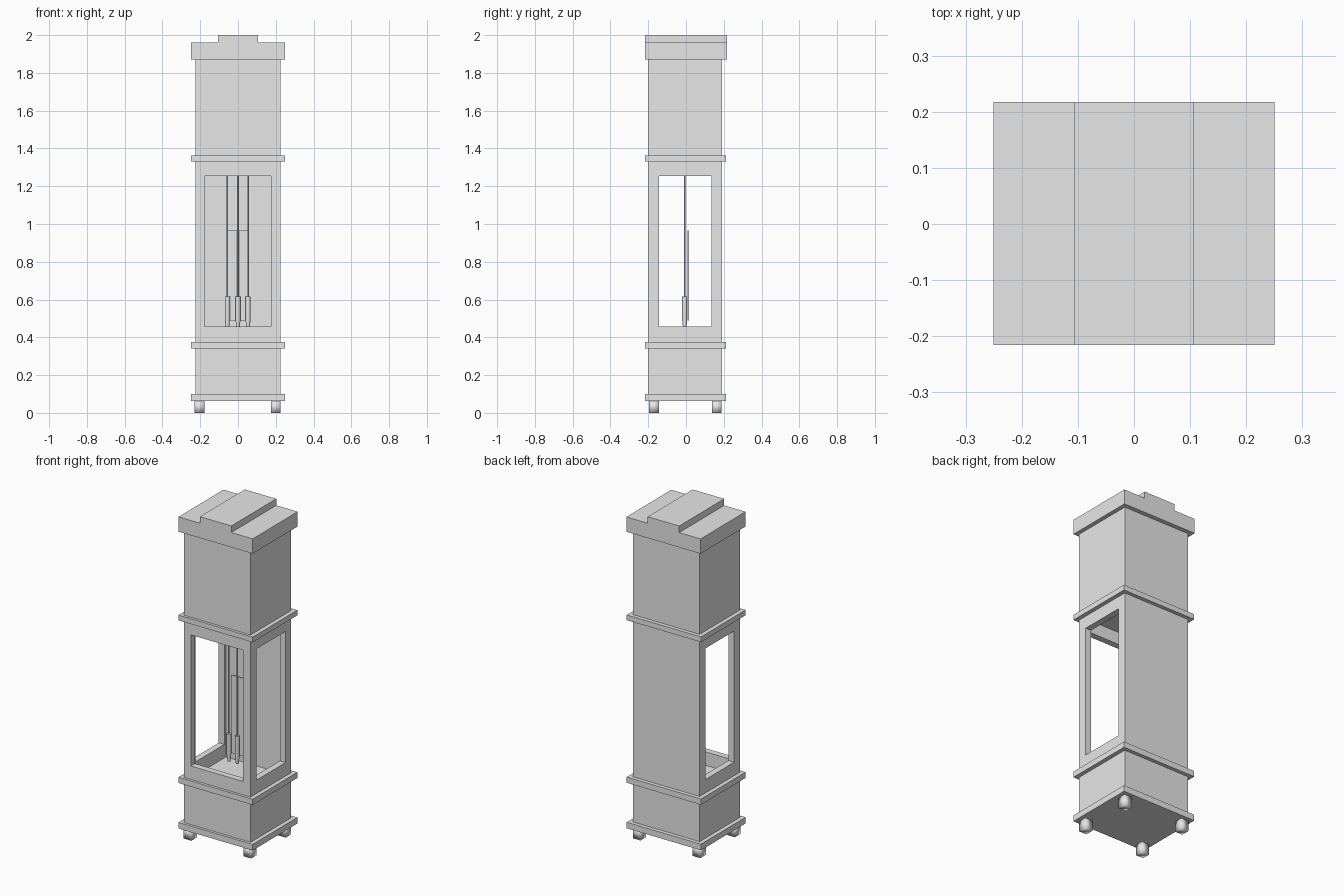
import bpy
import bmesh
from mathutils import Matrix, Vector

cube = bpy.data.objects.get("Cube")
if cube:
    bpy.data.objects.remove(cube, do_unlink=True)

grey = bpy.data.materials.new("plain grey")
grey.use_nodes = True
grey.diffuse_color = (0.8, 0.8, 0.8, 1)
grey.node_tree.nodes["Principled BSDF"].inputs["Base Color"].default_value = (0.8, 0.8, 0.8, 1)


def finish(name, bm, smooth=False):
    mesh = bpy.data.meshes.new(name)
    for face in bm.faces:
        face.smooth = smooth
    bm.to_mesh(mesh)
    bm.free()
    mesh.materials.append(grey)
    obj = bpy.data.objects.new(name, mesh)
    bpy.context.scene.collection.objects.link(obj)
    return obj


def box(name, x, y, z, smooth=False):
    """Box from (low, high) ranges on each axis."""
    bm = bmesh.new()
    size = Vector([b - a for a, b in (x, y, z)])
    mid = Vector([(a + b) / 2 for a, b in (x, y, z)])
    bmesh.ops.create_cube(bm, size=1, matrix=Matrix.LocRotScale(mid, None, size))
    return finish(name, bm, smooth)


def turned(name, x, y, profile, sides=16):
    """Upright round part from (radius, z) pairs, closed at both ends."""
    bm = bmesh.new()
    verts = [bm.verts.new((x + r, y, z)) for r, z in profile]
    edges = [bm.edges.new(pair) for pair in zip(verts, verts[1:])]
    bmesh.ops.spin(bm, geom=verts + edges, cent=(x, y, 0), axis=(0, 0, 1),
                   angle=6.283185307, steps=sides, use_duplicate=False)
    bmesh.ops.remove_doubles(bm, verts=bm.verts, dist=0.0001)
    bmesh.ops.holes_fill(bm, edges=bm.edges, sides=sides)
    bmesh.ops.recalc_face_normals(bm, faces=bm.faces)
    obj = finish(name, bm)
    bpy.ops.object.select_all(action='DESELECT')
    obj.select_set(True)
    bpy.context.view_layer.objects.active = obj
    bpy.ops.object.shade_smooth_by_angle(angle=0.7)
    return obj


# Case: plinth, glazed trunk and hood
BODY_X, BODY_Y = (-0.225, 0.225), (-0.2, 0.19)
TRIM_X, TRIM_Y = (-0.25, 0.25), (-0.216, 0.213)
box("base_cabinet", BODY_X, BODY_Y, (0.1, 0.34))
trunk = box("trunk", BODY_X, BODY_Y, (0.375, 1.33))
box("hood", BODY_X, BODY_Y, (1.36, 1.87))

# Hollow the trunk and open the front and both sides
WINDOW_Z = (0.457, 1.255)
cutters = [
    box("cavity_cutter", (-0.187, 0.187), (-0.162, 0.152), (0.3, 1.4)),
    box("front_window_cutter", (-0.178, 0.175), (-0.3, 0), WINDOW_Z),
    box("side_window_cutter", (-0.3, 0.3), (-0.142, 0.136), WINDOW_Z),
]
bpy.context.view_layer.objects.active = trunk
for cutter in cutters:
    cutter.hide_render = True
    mod = trunk.modifiers.new("opening", 'BOOLEAN')
    mod.operation = 'DIFFERENCE'
    mod.solver = 'EXACT'
    mod.object = cutter
    bpy.ops.object.modifier_apply(modifier=mod.name)
    bpy.data.objects.remove(cutter, do_unlink=True)

# Moulding bands
for name, z in (("bottom_moulding", (0.063, 0.1)),
                ("lower_moulding", (0.34, 0.375)),
                ("upper_moulding", (1.33, 1.362))):
    box(name, TRIM_X, TRIM_Y, z)

# Crown with a raised centre
box("crown", TRIM_X, (-0.216, 0.217), (1.87, 1.96))
box("crown_centre", (-0.106, 0.106), (-0.216, 0.217), (1.96, 2.0))

# Feet
for side, x in (("right", -0.203), ("left", 0.2)):
    for end, y in (("front", -0.17), ("back", 0.163)):
        box(f"{end}_{side}_foot", (x - 0.026, x + 0.026), (y - 0.026, y + 0.026), (0, 0.063), True)

# Hanging weights on cords
for name, x in (("right", -0.056), ("middle", 0), ("left", 0.053)):
    turned(name + "_cord", x, -0.007, [(0.004, 0.6), (0.004, 1.33)], 8)
    turned(name + "_weight", x, -0.007, [(0.008, 0.445), (0.013, 0.49), (0.013, 0.615)])

# Pendulum plate behind the weights
box("pendulum_plate", (-0.052, 0.05), (0.009, 0.017), (0.49, 0.965))
